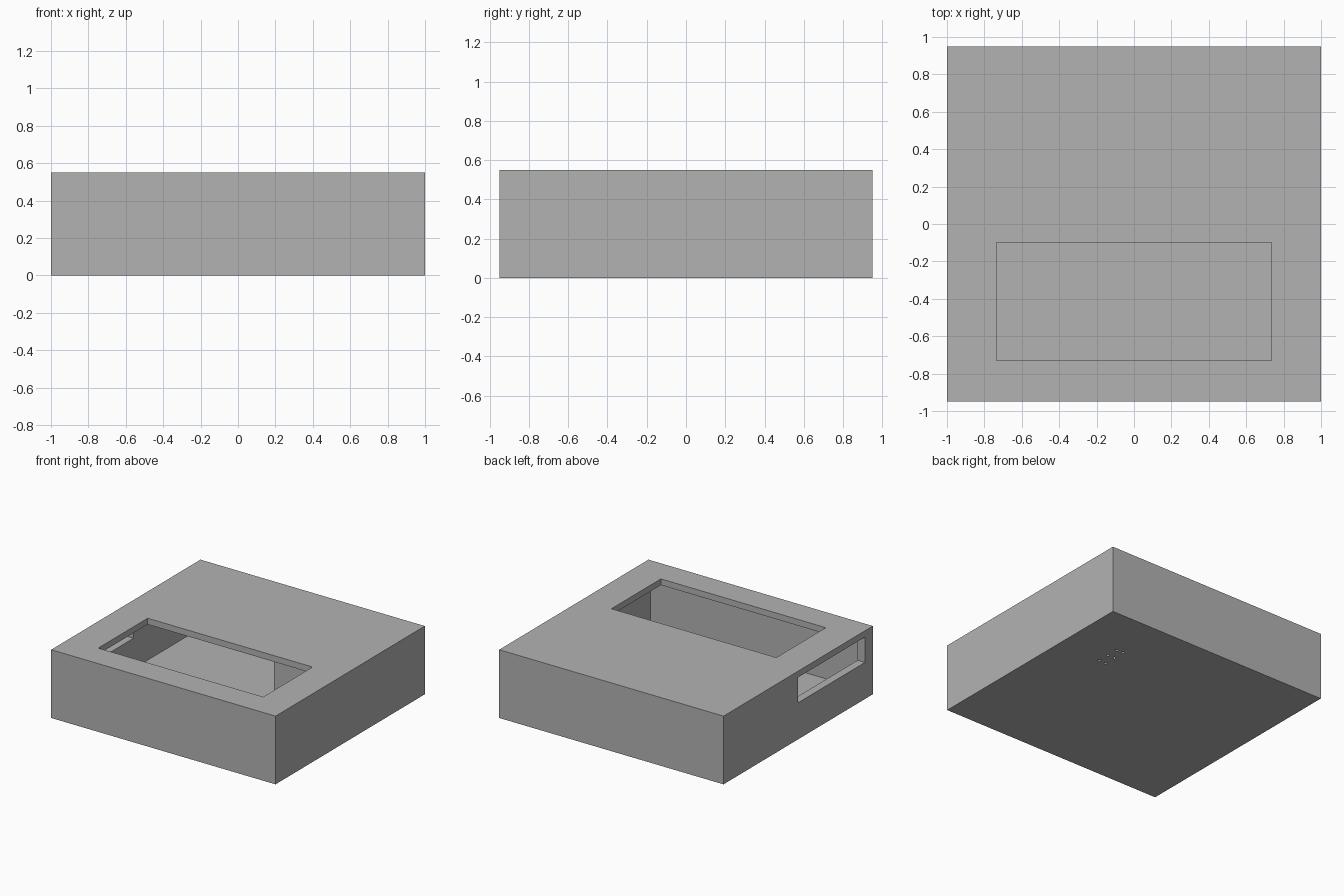
import bpy
import bmesh
from mathutils import Matrix, Vector

cube = bpy.data.objects.get("Cube")
if cube:
    bpy.data.objects.remove(cube, do_unlink=True)

# Single plain grey material
GREY = (0.45, 0.45, 0.45, 1.0)
grey = bpy.data.materials.new("plain grey")
grey.use_nodes = True
grey.diffuse_color = GREY
grey.node_tree.nodes["Principled BSDF"].inputs["Base Color"].default_value = GREY

# Main dimensions
HX, HY, H = 1.0, 0.95, 0.55
WALL, SKIN = 0.065, 0.05
IX, IY = HX - WALL, HY - WALL


def finish(name, bm):
    mesh = bpy.data.meshes.new(name)
    bm.to_mesh(mesh)
    bm.free()
    mesh.materials.append(grey)
    obj = bpy.data.objects.new(name, mesh)
    bpy.context.collection.objects.link(obj)
    return obj


def box(name, lo, hi):
    lo, hi = Vector(lo), Vector(hi)
    bm = bmesh.new()
    bmesh.ops.create_cube(bm, size=1, matrix=Matrix.Translation((lo + hi) / 2)
                          @ Matrix.Diagonal((*(hi - lo), 1)))
    return finish(name, bm)


def cut(target, cutter):
    """Subtract the cutter from the target, then discard it."""
    cutter.hide_render = True
    mod = target.modifiers.new("cut", 'BOOLEAN')
    mod.operation = 'DIFFERENCE'
    mod.solver = 'EXACT'
    mod.object = cutter
    bpy.context.view_layer.objects.active = target
    bpy.ops.object.modifier_apply(modifier=mod.name)
    bpy.data.objects.remove(cutter, do_unlink=True)


# Hollow enclosure
case = box("enclosure", (-HX, -HY, 0), (HX, HY, H))
cut(case, box("cavity_cutter", (-IX, -IY, SKIN), (IX, IY, H - SKIN)))

# Display window in the lid
cut(case, box("window_cutter", (-0.735, -0.73, H - 0.1), (0.735, -0.10, H + 0.1)))

# Access slot in the side wall
cut(case, box("slot_cutter", (-HX - 0.1, -0.85, 0.295), (-IX + 0.03, 0.005, H - SKIN - 0.001)))

# Small holes in the floor, under the corner compartment
bm = bmesh.new()
for x in (0.55, 0.61):
    for y in (0.33, 0.43, 0.53):
        bmesh.ops.create_cone(bm, cap_ends=True, segments=16, radius1=0.012, radius2=0.012,
                              depth=0.2, matrix=Matrix.Translation((x, y, 0.03)))
cut(case, finish("floor_hole_cutter", bm))

# Partitions closing off the back corner compartment
PX, PY, T = 0.25, 0.10, 0.05
box("compartment_front_wall", (PX, PY, SKIN), (IX, PY + T, H - SKIN))
box("compartment_side_wall", (PX, PY + T, SKIN), (PX + T, IY, H - SKIN))
